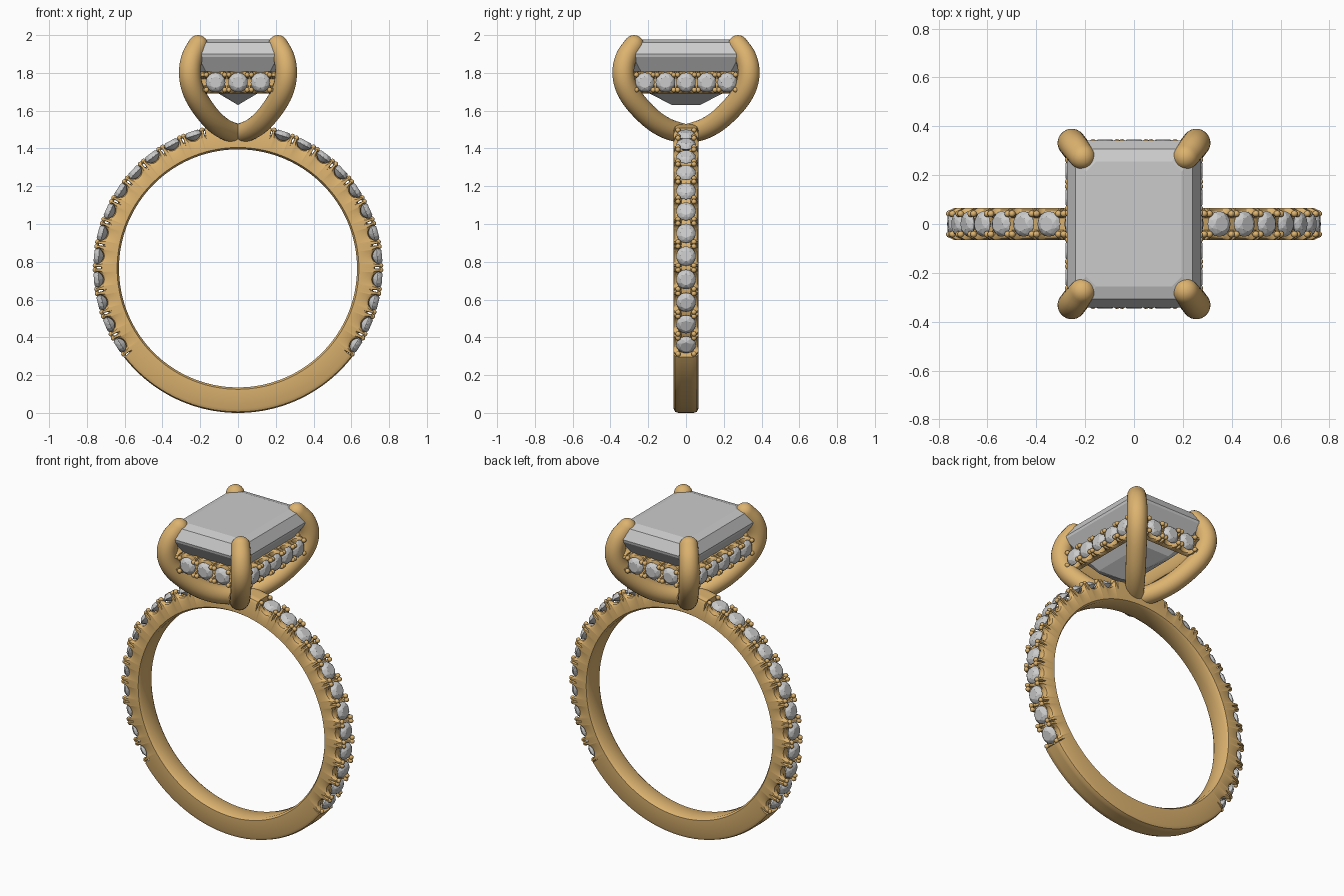
import bpy, bmesh
from math import sin, cos, radians, degrees, pi, sqrt, atan2
from mathutils import Vector, Matrix

if "Cube" in bpy.data.objects:
    bpy.data.objects.remove(bpy.data.objects["Cube"])

gold = bpy.data.materials.new("gold")
gold.diffuse_color = (0.72, 0.45, 0.16, 1)
gold.use_nodes = True
gold.node_tree.nodes["Principled BSDF"].inputs["Base Color"].default_value = gold.diffuse_color
Z = Vector((0, 0, 1))


def finish(name, bm, metal=True):
    bmesh.ops.recalc_face_normals(bm, faces=bm.faces[:])
    me = bpy.data.meshes.new(name)
    bm.to_mesh(me)
    bm.free()
    ob = bpy.data.objects.new(name, me)
    bpy.context.collection.objects.link(ob)
    if metal:
        me.materials.append(gold)
        bpy.ops.object.select_all(action='DESELECT')
        ob.select_set(True)
        bpy.context.view_layer.objects.active = ob
        bpy.ops.object.shade_smooth_by_angle(angle=radians(40))
    return ob


def loft(name, rings, closed=False):
    bm = bmesh.new()
    vs = [[bm.verts.new(p) for p in r] for r in rings]
    n = len(vs[0])
    for i in range(len(vs) if closed else len(vs) - 1):
        a, b = vs[i], vs[(i + 1) % len(vs)]
        for j in range(n):
            k = (j + 1) % n
            bm.faces.new((a[j], a[k], b[k], b[j]))
    if not closed:
        bm.faces.new(vs[0])
        bm.faces.new(vs[-1])
    return finish(name, bm)


# Scalloped setting: U-shaped dip beside each gem, thin slit between neighbours
def notch(u):
    if u < 0.72:
        return 0.045 * sqrt(1 - (u / 0.72) ** 2)
    return 0.0 if u < 0.91 else 0.036


def profile(hw, lo, edge, mid):
    half = [(hw - 0.015, lo), (hw, lo + 0.01), (hw, edge - 0.022),
            (hw - 0.008, edge - 0.006), (hw - 0.025, edge), (hw - 0.04, mid)]
    return half + [(-w, h) for w, h in reversed(half)]


# Round brilliant as a convex hull of facet corners
def hull(points):
    bm = bmesh.new()
    vs = [bm.verts.new(p) for p in points]
    bmesh.ops.convex_hull(bm, input=vs)
    bmesh.ops.dissolve_limit(bm, angle_limit=radians(0.5), verts=bm.verts[:], edges=bm.edges[:])
    return bm


def circle(n, r, z, off=0.0):
    return [(r * cos(2 * pi * (i + off) / n), r * sin(2 * pi * (i + off) / n), z) for i in range(n)]


bm = hull(circle(8, 0.030, 0.021) + circle(8, 0.043, 0.013, 0.5) + circle(16, 0.052, 0)
          + circle(16, 0.052, -0.004) + [(0, 0, -0.042)])
gem_mesh = bpy.data.meshes.new("small_gem")
bm.to_mesh(gem_mesh)
bm.free()


def place(name, mats, bead=False):
    bm = bmesh.new()
    for m in mats:
        if bead:
            bmesh.ops.create_icosphere(bm, subdivisions=2, radius=0.014, matrix=m)
        else:
            old = len(bm.verts)
            bm.from_mesh(gem_mesh)
            bm.verts.ensure_lookup_table()
            bmesh.ops.transform(bm, matrix=m, verts=bm.verts[old:])
    return finish(name, bm, bead)


def frame(pos, normal):
    return Matrix.Translation(pos) @ normal.to_track_quat('Z', 'Y').to_matrix().to_4x4()


# Band with gem settings on both shoulders
CZ, RO, RI, STEP, FIRST, COUNT = 0.765, 0.765, 0.63, 9.5, -33.0, 12


def on_band(a, lat, h):
    return Vector((h * cos(a), lat, CZ + h * sin(a)))


rings = []
for i in range(1440):
    a = 2 * pi * i / 1440
    d = degrees(atan2(sin(a), abs(cos(a)))) - FIRST + STEP / 2
    edge = mid = RO
    if 0 <= d <= STEP * COUNT:
        edge = RO - 0.004 - notch(abs(d % STEP - STEP / 2) / (STEP / 2))
        mid = RO - 0.05
    rings.append([on_band(a, w, h) for w, h in profile(0.065, RI, edge, mid)])
loft("band", rings, closed=True)

gems, beads = [], []
for side in (0, 1):
    for k in range(COUNT):
        d = FIRST + k * STEP
        a = radians(180 - d if side else d)
        gems.append(frame(on_band(a, 0, RO - 0.021), on_band(a, 0, 1) - on_band(a, 0, 0)))
        for da in (-3.85, 3.85):
            for y in (-0.042, 0.042):
                beads.append(Matrix.Translation(on_band(a + radians(da), y, RO - 0.009)))
place("band_gems", gems)
place("band_beads", beads, True)

# Gallery rails under the centre stone, one per side
gems, beads = [], []
for label, n, dist, count, pitch, half in (
        ("front", Vector((0, -1, 0)), 0.343, 3, 0.119, 0.225),
        ("back", Vector((0, 1, 0)), 0.343, 3, 0.119, 0.225),
        ("right", Vector((1, 0, 0)), 0.278, 5, 0.109, 0.29),
        ("left", Vector((-1, 0, 0)), 0.278, 5, 0.109, 0.29)):
    t = Z.cross(n)

    def on_rail(s, lat, h):
        return n * (dist + h) + t * s + Z * (1.75 + lat)

    span = pitch * count / 2
    steps = 160
    rings = []
    for i in range(steps + 1):
        s = -half + 2 * half * i / steps
        edge, mid = -0.005, -0.05
        if abs(s) < span:
            edge -= notch(abs((s + span) % pitch - pitch / 2) / (pitch / 2))
        rings.append([on_rail(s, w, h) for w, h in profile(0.058, -0.085, edge, mid)])
    loft(label + "_gallery_rail", rings)
    for k in range(count):
        s = (k - (count - 1) / 2) * pitch
        gems.append(frame(on_rail(s, 0, -0.018), n))
        for ds in (-0.41, 0.41):
            for lat in (-0.04, 0.04):
                beads.append(Matrix.Translation(on_rail(s + ds * pitch, lat, -0.009)))
place("gallery_gems", gems)
place("gallery_beads", beads, True)

# Centre stone: step-cut rectangle with cropped corners and a keel
pts = []
for x, y, z, c in ((0.195, 0.255, 1.977, 0.04), (0.24, 0.307, 1.96, 0.05),
                   (0.274, 0.342, 1.90, 0.06), (0.271, 0.339, 1.885, 0.06),
                   (0.222, 0.29, 1.81, 0.05), (0.11, 0.2, 1.695, 0.025)):
    for sx in (-1, 1):
        for sy in (-1, 1):
            pts += [(sx * x, sy * (y - c), z), (sx * (x - c), sy * y, z)]
pts += [(0, -0.075, 1.63), (0, 0.075, 1.63)]
finish("centre_stone", hull(pts), False)

# Four claw prongs rising from the middle of the band
PATH = [(0, 1.475, 0.052), (0.3, 1.505, 0.055), (0.56, 1.56, 0.057), (0.82, 1.65, 0.058),
        (0.96, 1.73, 0.058), (1.0, 1.81, 0.058), (0.95, 1.885, 0.056), (0.83, 1.947, 0.053)]
P = [Vector(p) for p in PATH]
P = [2 * P[0] - P[1]] + P + [2 * P[-1] - P[-2]]
smooth = []
for i in range(1, len(P) - 2):
    a, b, c, d = P[i - 1:i + 3]
    for k in range(6):
        u = k / 6
        smooth.append(0.5 * (2 * b + (c - a) * u + (2 * a - 5 * b + 4 * c - d) * u * u
                             + (3 * b - a - 3 * c + d) * u ** 3))
smooth.append(P[-2])
for name, sx, sy in (("front_left", -1, -1), ("front_right", 1, -1),
                     ("back_left", -1, 1), ("back_right", 1, 1)):
    reach = Vector((sx * 0.255, sy * 0.332, 0))
    side = reach.cross(Z).normalized()
    line = [(reach * p.x + Z * p.y, p.z) for p in smooth]
    rings = []

    def ring(c, tan, r):
        nrm = tan.cross(side).normalized()
        rings.append([c + r * (side * cos(2 * pi * j / 24) + nrm * sin(2 * pi * j / 24)) for j in range(24)])

    for i, (c, r) in enumerate(line):
        tan = (line[min(i + 1, len(line) - 1)][0] - line[max(i - 1, 0)][0]).normalized()
        ring(c, tan, r)
    for k in range(1, 8):
        th = k * pi / 2 / 7.2
        ring(c + tan * r * sin(th), tan, r * cos(th))
    loft(name + "_prong", rings)
